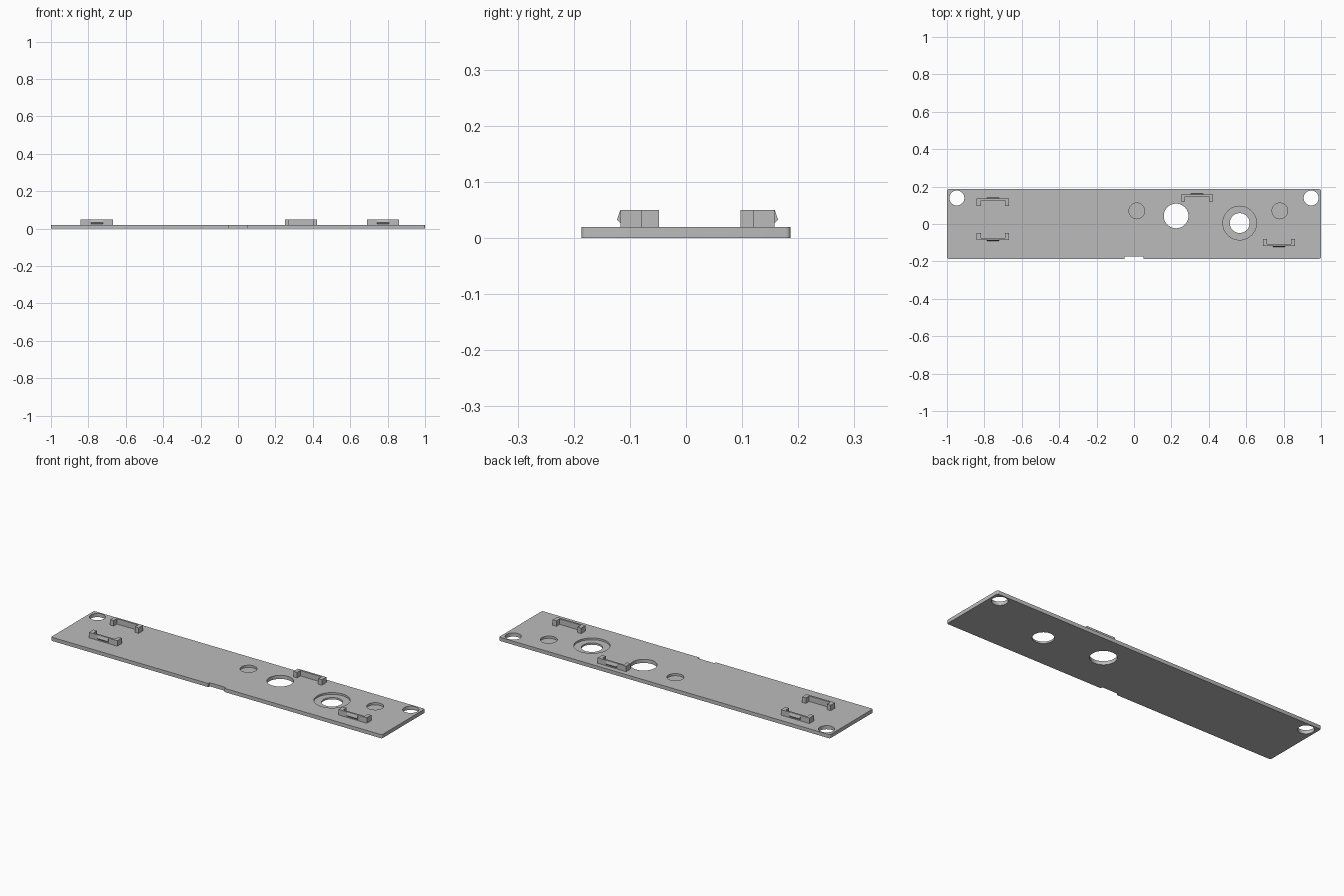
import bpy, bmesh
from mathutils import Matrix, Vector

cube = bpy.data.objects.get("Cube")
if cube:
    bpy.data.objects.remove(cube, do_unlink=True)

grey = bpy.data.materials.new("plain grey")
grey.use_nodes = True
colour = (0.5, 0.5, 0.5, 1)
grey.diffuse_color = colour
grey.node_tree.nodes["Principled BSDF"].inputs["Base Color"].default_value = colour


def add_object(name, bm):
    bmesh.ops.recalc_face_normals(bm, faces=bm.faces[:])
    mesh = bpy.data.meshes.new(name)
    bm.to_mesh(mesh)
    bm.free()
    mesh.materials.append(grey)
    obj = bpy.data.objects.new(name, mesh)
    bpy.context.collection.objects.link(obj)
    return obj


def box(bm, low, high):
    low, high = Vector(low), Vector(high)
    place = Matrix.Translation((low + high) / 2) @ Matrix.Diagonal((*(high - low), 1))
    return bmesh.ops.create_cube(bm, size=1, matrix=place)["verts"]


def cut(target, bm):
    cutter = add_object("cutter", bm)
    cutter.hide_render = True
    mod = target.modifiers.new("cut", 'BOOLEAN')
    mod.operation = 'DIFFERENCE'
    mod.solver = 'EXACT'
    mod.object = cutter
    bpy.ops.object.modifier_apply(modifier=mod.name)
    bpy.data.objects.remove(cutter, do_unlink=True)


# Base plate with slightly rounded corners
thick = 0.02
half_depth = 0.186
bm = bmesh.new()
box(bm, (-1, -half_depth, 0), (1, half_depth, thick))
uprights = [e for e in bm.edges
            if abs(e.verts[0].co.z - e.verts[1].co.z) > thick / 2]
bmesh.ops.bevel(bm, geom=uprights, offset=0.008, segments=4, affect='EDGES', profile=0.5)
plate = add_object("base_plate", bm)
bpy.context.view_layer.objects.active = plate
plate.select_set(True)

# Holes: x, y, radius, floor height (negative goes right through)
holes = [
    (-0.947, 0.139, 0.04, -0.01), (0.947, 0.139, 0.04, -0.01),
    (0.225, 0.043, 0.066, -0.01),
    (0.565, 0.005, 0.09, 0.01), (0.565, 0.005, 0.053, -0.01),
    (0.015, 0.07, 0.042, 0.008), (0.78, 0.07, 0.042, 0.008),
]
for x, y, radius, floor in holes:
    bm = bmesh.new()
    top = 0.04
    bmesh.ops.create_cone(bm, cap_ends=True, segments=48, radius1=radius, radius2=radius,
                          depth=top - floor,
                          matrix=Matrix.Translation((x, y, (top + floor) / 2)))
    cut(plate, bm)

# Front edge notch
bm = bmesh.new()
box(bm, (-0.05, -0.2, -0.01), (0.05, -0.174, 0.04))
cut(plate, bm)
bpy.ops.object.shade_smooth_by_angle()


# Snap clips: two end posts, a thin wall and a wedge on its outer side
def snap_clip(name, x, outer_y, side):
    bm = bmesh.new()
    half, depth, base, top = 0.086, 0.038, 0.018, 0.05
    for s in (-1, 1):
        a, b = sorted((s * half, s * (half - 0.022)))
        box(bm, (a, -depth, base), (b, 0, top))
    box(bm, (-half + 0.022, -0.01, base), (half - 0.022, 0, top))
    outline = [(-0.002, 0.024), (0.006, 0.033), (0, top), (-0.002, top)]
    wedge = bm.faces.new([bm.verts.new((-0.032, y, z)) for y, z in outline])
    moved = bmesh.ops.extrude_face_region(bm, geom=[wedge])["geom"]
    bmesh.ops.translate(bm, vec=(0.064, 0, 0),
                        verts=[v for v in moved if isinstance(v, bmesh.types.BMVert)])
    bmesh.ops.transform(bm, verts=bm.verts[:],
                        matrix=Matrix.Translation((x, outer_y, 0)) @ Matrix.Diagonal((1, side, 1, 1)))
    return add_object(name, bm)


snap_clip("clip_right_back", -0.755, 0.135, 1)
snap_clip("clip_right_front", -0.755, -0.086, -1)
snap_clip("clip_centre_back", 0.337, 0.158, 1)
snap_clip("clip_left_front", 0.775, -0.117, -1)
